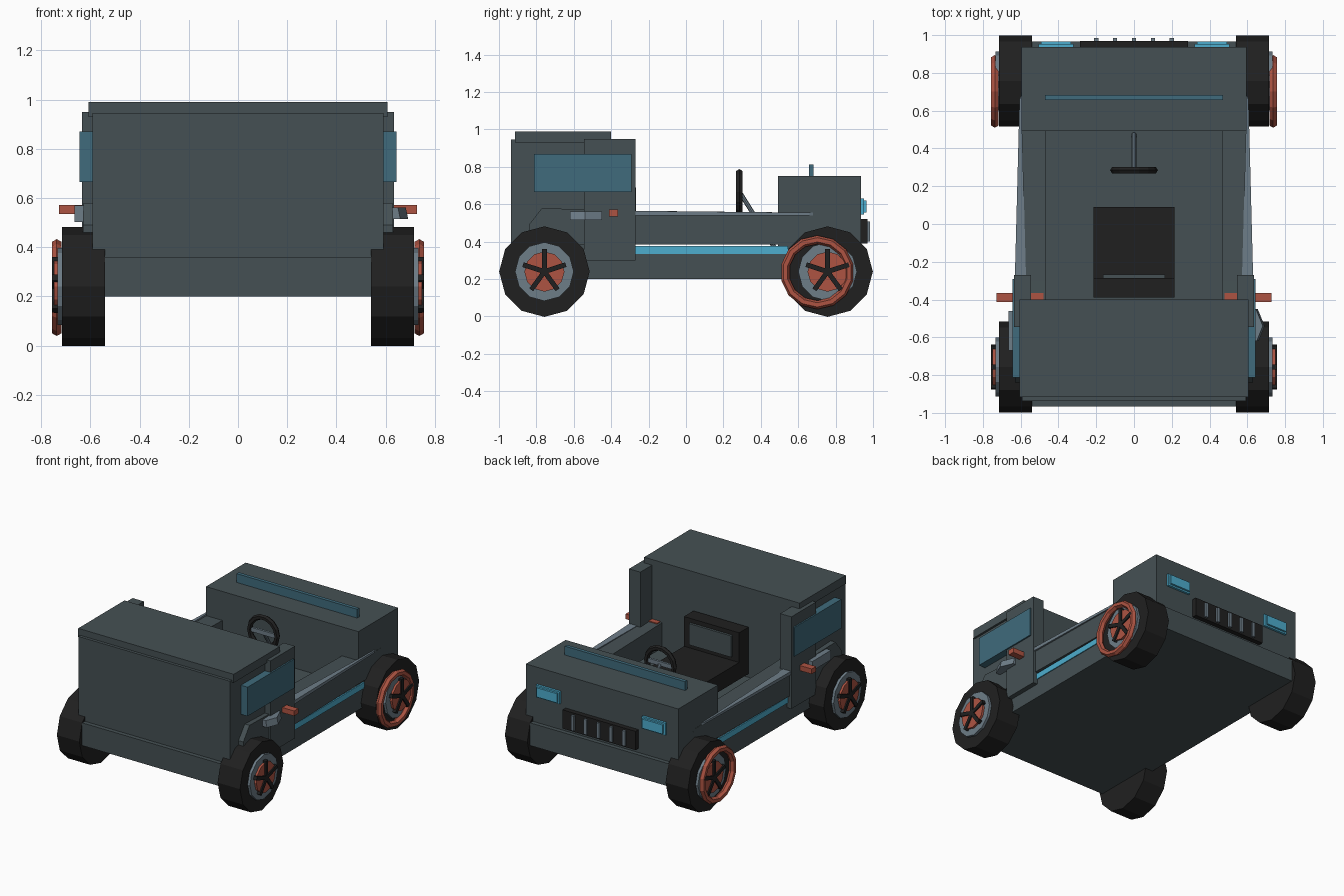
import bpy, bmesh, math
from mathutils import Matrix, Vector

if "Cube" in bpy.data.objects:
    bpy.data.objects.remove(bpy.data.objects["Cube"])


def material(name, rgb):
    m = bpy.data.materials.new(name)
    m.diffuse_color = (*rgb, 1)
    m.use_nodes = True
    m.node_tree.nodes["Principled BSDF"].inputs["Base Color"].default_value = m.diffuse_color
    return m


SLATE = material("slate", (0.060, 0.081, 0.088))
GREY = material("light grey", (0.155, 0.205, 0.245))
RED = material("rust red", (0.42, 0.088, 0.055))
BLUE = material("bright blue", (0.075, 0.42, 0.62))
GLASS = material("dark glass", (0.050, 0.145, 0.20))
BLACK = material("rubber black", (0.0145, 0.0145, 0.0145))


def finish(name, bm, mat, mirror=False):
    bmesh.ops.recalc_face_normals(bm, faces=bm.faces)
    me = bpy.data.meshes.new(name)
    bm.to_mesh(me)
    bm.free()
    me.materials.append(mat)
    ob = bpy.data.objects.new(name, me)
    bpy.context.collection.objects.link(ob)
    if mirror:
        ob.modifiers.new("mirror", 'MIRROR').use_axis[0] = True
    return ob


def add_box(bm, x, y, z, rot=None):
    size = Matrix.Diagonal((x[1] - x[0], y[1] - y[0], z[1] - z[0], 1))
    mid = Matrix.Translation([(a[0] + a[1]) / 2 for a in (x, y, z)])
    mat = mid @ size
    bmesh.ops.create_cube(bm, size=1, matrix=rot @ mat if rot else mat)


def box(name, x, y, z, mat, mirror=False):
    bm = bmesh.new()
    add_box(bm, x, y, z)
    return finish(name, bm, mat, mirror)


def prism(name, low, high, mat, mirror=False):
    """Solid between two matching outlines."""
    bm = bmesh.new()
    a = [bm.verts.new(p) for p in low]
    b = [bm.verts.new(p) for p in high]
    bm.faces.new(a)
    bm.faces.new(b)
    n = len(a)
    for i in range(n):
        bm.faces.new((a[i], a[(i + 1) % n], b[(i + 1) % n], b[i]))
    return finish(name, bm, mat, mirror)


def disc(name, x, y, z, r, mat, sides=12):
    """Cylinder along x, mirrored to the other side."""
    bm = bmesh.new()
    m = Matrix.Translation(((x[0] + x[1]) / 2, y, z)) @ Matrix.Rotation(math.pi / 2, 4, 'Y')
    bmesh.ops.create_cone(bm, cap_ends=True, segments=sides, radius1=r, radius2=r,
                          depth=x[1] - x[0], matrix=m)
    return finish(name, bm, mat, True)


def ring(name, centre, axis, R, r, mat, major, minor, mirror=False):
    bm = bmesh.new()
    rot = Vector((0, 0, 1)).rotation_difference(Vector(axis)).to_matrix()
    rows = []
    for i in range(major):
        a = 2 * math.pi * i / major
        row = []
        for j in range(minor):
            b = 2 * math.pi * j / minor
            d = R + r * math.cos(b)
            p = Vector((d * math.cos(a), d * math.sin(a), r * math.sin(b)))
            row.append(bm.verts.new(rot @ p + Vector(centre)))
        rows.append(row)
    for i in range(major):
        p, q = rows[i], rows[(i + 1) % major]
        for j in range(minor):
            k = (j + 1) % minor
            bm.faces.new((p[j], q[j], q[k], p[k]))
    return finish(name, bm, mat, mirror)


# Body: chassis, tall cabin block with roof, engine hood
box("chassis", (-.6, .6), (-.966, .966), (.2, .36), SLATE)
box("cabin", (-.592, .592), (-.936, -.4), (.35, .945), SLATE)
box("roof", (-.607, .607), (-.915, -.4), (.93, .99), SLATE)
box("hood", (-.595, .595), (.493, .936), (.35, .75), SLATE)
box("cabin_pillar", (.546, .634), (-.545, -.27), (.3, .95), SLATE, True)

# Tub side walls, flaring out towards the cabin
side = [(-.84, .385), (-.84, .49), (-.77, .58), (-.3, .562), (.75, .54), (.83, .48), (.83, .385)]
prism("side_wall", [(.467, y, z) for y, z in side],
      [(.612 - .018 * y / .83, y, z) for y, z in side], SLATE, True)

# Light trim along the wall tops
trim = [(.597, .68), (.572, -.27), (.632, -.33), (.606, .66)]
prism("wall_trim", [(x, y, .54) for x, y in trim],
      [(x, y, .565 - .01 * (y > 0)) for x, y in trim], GREY, True)

# Side details
box("side_stripe", (.596, .606), (-.27, .545), (.335, .376), BLUE, True)
box("side_window", (.585, .644), (-.813, -.292), (.665, .87), GLASS, True)
box("marker_bar", (.48, .727), (-.412, -.364), (.535, .571), RED, True)

# Door handles (the two sides differ)
grip = [(.62, -.45), (.655, -.45), (.692, -.54), (.66, -.62), (.62, -.62)]
prism("right_handle", [(x, y, .515) for x, y in grip],
      [(x - .01, y, .562) for x, y in grip], GREY)
box("left_handle", (-.664, -.61), (-.67, -.46), (.503, .57), GREY)

# Nose: hood strip, headlights and grille
box("hood_strip", (-.47, .47), (.657, .682), (.745, .812), GLASS)
box("headlight_surround", (.32, .505), (.93, .952), (.545, .632), BLUE, True)
box("headlight", (.333, .492), (.95, .966), (.556, .621), BLUE, True)
box("grille", (-.285, .285), (.92, .97), (.39, .522), BLACK)
bm = bmesh.new()
for i in range(-2, 3):
    add_box(bm, (i * .1 - .011, i * .1 + .011), (.96, .984), (.402, .508))
finish("grille_slats", bm, GREY)

# Seat
box("seat", (-.215, .215), (-.35, .09), (.39, .51), BLACK)
box("seat_back", (-.215, .215), (-.39, -.285), (.39, .72), BLACK)
box("seat_back_pad", (-.165, .165), (-.29, -.268), (.54, .69), SLATE)

# Steering wheel, its cross bar and column
ring("steering_wheel", (0, .285, .665), (0, 1, 0), .107, .019, BLACK, 14, 6)
box("steering_bar", (-.1, .1), (.277, .293), (.65, .68), GREY)
top, foot = Vector((0, .29, .66)), Vector((0, .475, .365))
axis = foot - top
bm = bmesh.new()
place = Matrix.Translation((top + foot) / 2) @ axis.to_track_quat('Z', 'Y').to_matrix().to_4x4()
bmesh.ops.create_cone(bm, cap_ends=True, segments=8, radius1=.012, radius2=.012,
                      depth=axis.length, matrix=place)
finish("steering_column", bm, GREY)

# Wheels: tyre, rim, hub disc and five spokes, mirrored left and right
for end, y in (("rear", -.757), ("nose", .757)):
    disc(end + "_tyre", (.54, .715), y, .24, .242, BLACK)
    disc(end + "_rim", (.6, .733), y, .24, .157, GREY)
    disc(end + "_hub", (.6, .748), y, .24, .107, RED)
    bm = bmesh.new()
    for i in range(5):
        turn = Matrix.Translation((0, y, .24)) @ Matrix.Rotation(i * math.tau / 5, 4, 'X')
        add_box(bm, (.73, .757), (-.013, .013), (0, .12), turn)
    finish(end + "_spokes", bm, BLACK, True)

# Red hoop hanging on the nose wheels, set slightly inboard
ring("wheel_hoop", (.737, .702, .236), (1, 0, 0), .174, .023, RED, 14, 6, True)
